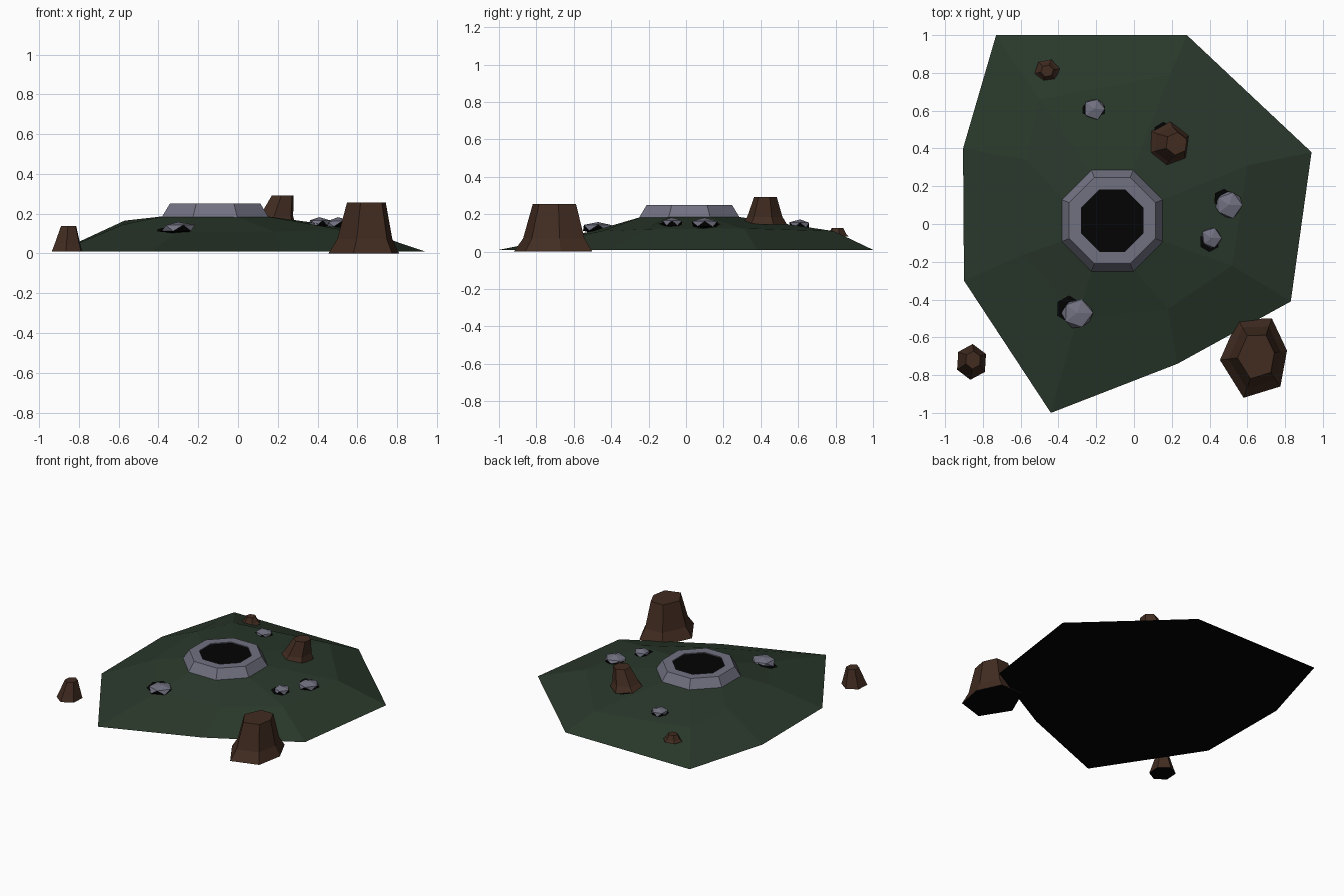
import bpy, bmesh, math, random
from mathutils import Vector
from mathutils.bvhtree import BVHTree

if "Cube" in bpy.data.objects:
    bpy.data.objects.remove(bpy.data.objects["Cube"])

random.seed(4)


def material(name, rgb):
    m = bpy.data.materials.new(name)
    m.diffuse_color = (*rgb, 1)
    m.use_nodes = True
    m.node_tree.nodes["Principled BSDF"].inputs["Base Color"].default_value = m.diffuse_color
    return m


GREEN = material("dark green turf", (0.023, 0.040, 0.024))
STONE = material("grey stone", (0.165, 0.165, 0.22))
BROWN = material("brown bark", (0.054, 0.025, 0.015))
BLACK = material("black", (0.001, 0.001, 0.001))


def finish(name, bm, mat, black_below=False):
    """Make the object; optionally paint its underside black."""
    bmesh.ops.recalc_face_normals(bm, faces=bm.faces)
    bm.normal_update()
    if black_below:
        for f in bm.faces:
            if f.normal.z < -0.3:
                f.material_index = 1
    me = bpy.data.meshes.new(name)
    bm.to_mesh(me)
    bm.free()
    me.materials.append(mat)
    me.materials.append(BLACK)
    ob = bpy.data.objects.new(name, me)
    bpy.context.collection.objects.link(ob)
    return ob


def loft(name, rings, mat, caps=True, closed=False):
    """Bridge rings of points; cap the ends or join last to first."""
    bm = bmesh.new()
    vr = [[bm.verts.new(p) for p in r] for r in rings]
    n = len(vr[0])
    pairs = list(zip(vr, vr[1:])) + ([(vr[-1], vr[0])] if closed else [])
    for a, b in pairs:
        for i in range(n):
            j = (i + 1) % n
            bm.faces.new((a[i], a[j], b[j], b[i]))
    if caps:
        bm.faces.new(vr[0][::-1])
        bm.faces.new(vr[-1])
    return finish(name, bm, mat, caps)


def ngon(cx, cy, r, z, n=8, turn=math.pi / 8):
    return [(cx + r * math.cos(turn + math.tau * i / n),
             cy + r * math.sin(turn + math.tau * i / n), z) for i in range(n)]


# Mound: irregular eight-sided footprint, shoulder and crown
CX, CY = -0.115, 0.018
foot = [(0.94, 0.38), (0.28, 1.0), (-0.73, 1.0), (-0.905, 0.40),
        (-0.90, -0.30), (-0.44, -1.0), (0.23, -0.74), (0.83, -0.41)]
shoulder = [(0.60, 0.31, 0.125), (0.19, 0.79, 0.11), (-0.50, 0.66, 0.125),
            (-0.57, 0.34, 0.165), (-0.58, -0.16, 0.145), (-0.30, -0.50, 0.11),
            (0.18, -0.45, 0.11), (0.52, -0.22, 0.12)]
mound = loft("mound", [[(x, y, 0.01) for x, y in foot], shoulder,
                       ngon(CX, CY, 0.27, 0.188)], GREEN)
TREE = BVHTree.FromPolygons([v.co for v in mound.data.vertices],
                            [p.vertices[:] for p in mound.data.polygons])


def ground(x, y):
    hit = TREE.ray_cast(Vector((x, y, 1)), Vector((0, 0, -1)))[0]
    return hit.z if hit else 0.0


# Octagonal stone rim around the pit
k = 1 / math.cos(math.pi / 8)
loft("stone_rim", [ngon(CX, CY, r * k, z) for r, z in
                   ((0.27, 0.18), (0.228, 0.25), (0.165, 0.25), (0.165, 0.18))],
     STONE, caps=False, closed=True)
bm = bmesh.new()
bm.faces.new([bm.verts.new(p) for p in ngon(CX, CY, 0.166 * k, 0.243)])
finish("pit_opening", bm, BLACK)


# Stumps: flared base, tapering trunk, flat cut top, black underside
def stump(name, base, z0, z1, top, mid, shift=(0, 0)):
    cx = sum(p[0] for p in base) / len(base)
    cy = sum(p[1] for p in base) / len(base)
    rings = [[(cx + shift[0] * f + (x - cx) * s, cy + shift[1] * f + (y - cy) * s,
               z0 + (z1 - z0) * f) for x, y in base]
             for f, s in ((0, 1), (0.28, mid), (1, top))]
    loft(name, rings, BROWN)


def foot_ring(cx, cy, rx, ry, turn):
    return [(cx + rx * math.cos(turn + math.tau * i / 6),
             cy + ry * math.sin(turn + math.tau * i / 6)) for i in range(6)]


stump("large_stump", [(0.81, -0.67), (0.73, -0.50), (0.55, -0.505), (0.455, -0.72),
                      (0.58, -0.92), (0.775, -0.86)], 0.0, 0.255, 0.55, 0.78, (0.005, 0.0))
stump("middle_stump", foot_ring(0.18, 0.42, 0.118, 0.122, 0.4), 0.145, 0.292, 0.5, 0.78, (0.045, 0.005))
stump("small_stump", foot_ring(-0.46, 0.81, 0.068, 0.064, 0.2), 0.08, 0.127, 0.5, 0.78)
stump("left_stump", foot_ring(-0.86, -0.73, 0.085, 0.095, 1.5), 0.01, 0.137, 0.5, 0.85, (0.008, 0.01))


# Black patches lying on the turf beside rocks and stumps
def patch(name, x, y, rx, ry, lift=0.006):
    bm = bmesh.new()
    pts = [bm.verts.new((px, py, ground(px, py) + lift))
           for px, py in foot_ring(x, y, rx, ry, 0.5)]
    mid = bm.verts.new((x, y, ground(x, y) + lift))
    for i in range(6):
        bm.faces.new((mid, pts[i], pts[(i + 1) % 6]))
    finish(name, bm, BLACK)


patch("middle_stump_patch", 0.155, 0.48, 0.055, 0.062)
patch("rock_back_patch", -0.213, 0.605, 0.068, 0.042)
patch("rock_right_patch", 0.475, 0.135, 0.055, 0.052)
patch("rock_right_small_patch", 0.40, -0.095, 0.055, 0.054)
patch("rock_front_patch", -0.345, -0.45, 0.07, 0.072)


# Rocks: squashed, jittered low-poly lumps with black undersides
def rock(name, x, y, z, rx, ry, rz):
    bm = bmesh.new()
    bmesh.ops.create_icosphere(bm, subdivisions=1, radius=1)
    for v in bm.verts:
        p = v.co * random.uniform(0.88, 1.1)
        v.co = Vector((x + p.x * rx, y + p.y * ry, z + p.z * rz))
    finish(name, bm, STONE, True)


rock("rock_back", -0.21, 0.61, 0.142, 0.062, 0.062, 0.032)
rock("rock_right", 0.502, 0.10, 0.148, 0.078, 0.078, 0.032)
rock("rock_right_small", 0.41, -0.075, 0.152, 0.06, 0.06, 0.032)
rock("rock_front", -0.30, -0.47, 0.128, 0.088, 0.088, 0.034)
